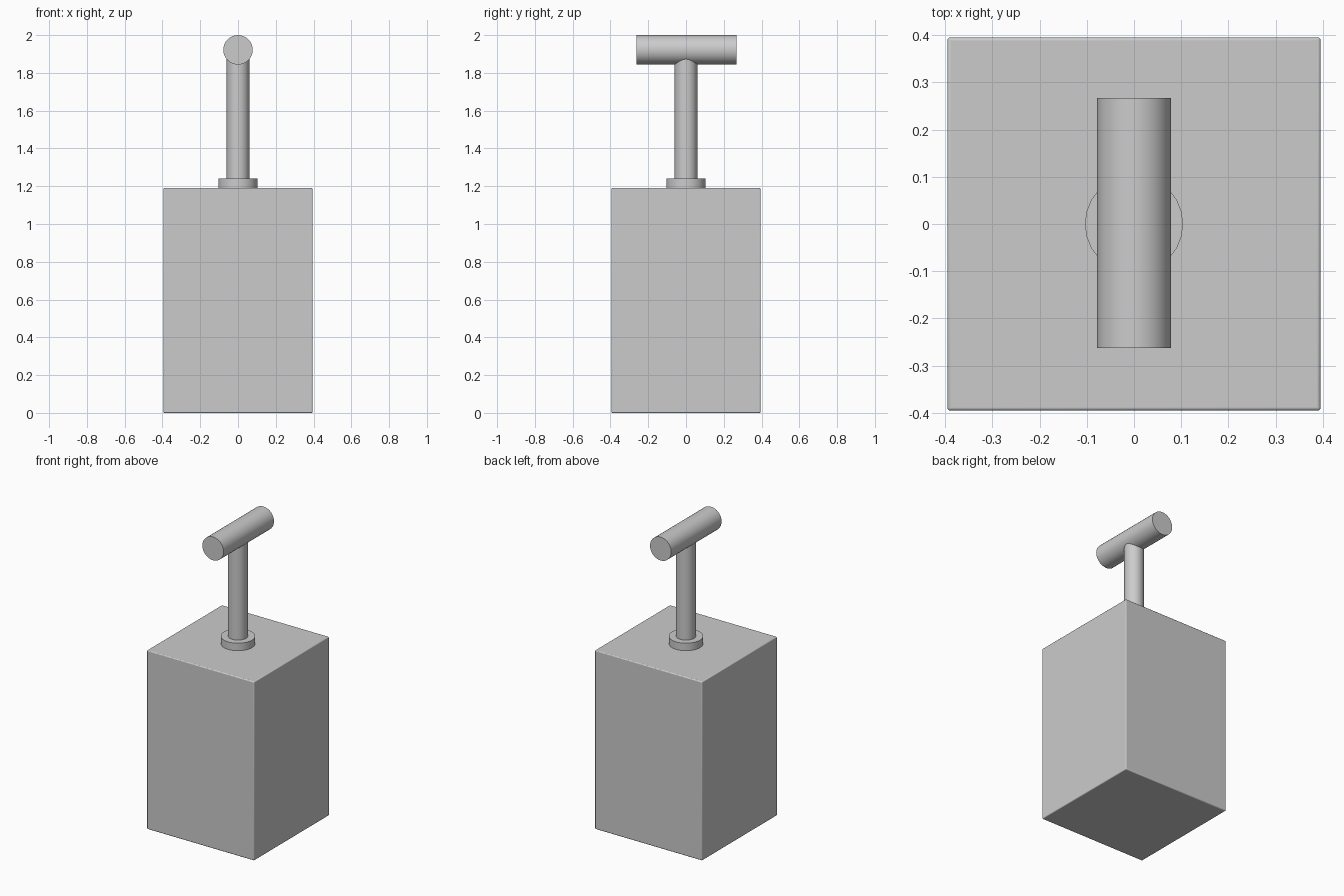
import bpy, math

if "Cube" in bpy.data.objects:
    bpy.data.objects.remove(bpy.data.objects["Cube"])


def smooth(obj):
    bpy.ops.object.select_all(action='DESELECT')
    obj.select_set(True)
    bpy.context.view_layer.objects.active = obj
    bpy.ops.object.shade_smooth_by_angle(angle=math.radians(35))


def cylinder(name, radius, length, centre, sides, rotation=(0, 0, 0)):
    bpy.ops.mesh.primitive_cylinder_add(vertices=sides, radius=radius, depth=length,
                                        location=centre, rotation=rotation)
    obj = bpy.context.object
    obj.name = name
    smooth(obj)
    return obj


# Box body with finely rounded edges
bpy.ops.mesh.primitive_cube_add(size=1, location=(0, 0, 0.595))
body = bpy.context.object
body.name = "box_body"
body.scale = (0.79, 0.79, 1.19)
bpy.ops.object.transform_apply(location=False, rotation=False, scale=True)
bevel = body.modifiers.new("edge_rounding", 'BEVEL')
bevel.width = 0.006
bevel.segments = 3
smooth(body)

# Collar seated on the lid, plunger rod and cross handle
cylinder("rod_collar", 0.104, 0.06, (0, 0, 1.21), 24)
cylinder("plunger_rod", 0.06, 0.70, (0, 0, 1.56), 32)
cylinder("cross_handle", 0.078, 0.53, (0, 0.002, 1.922), 32, (math.pi / 2, 0, 0))
